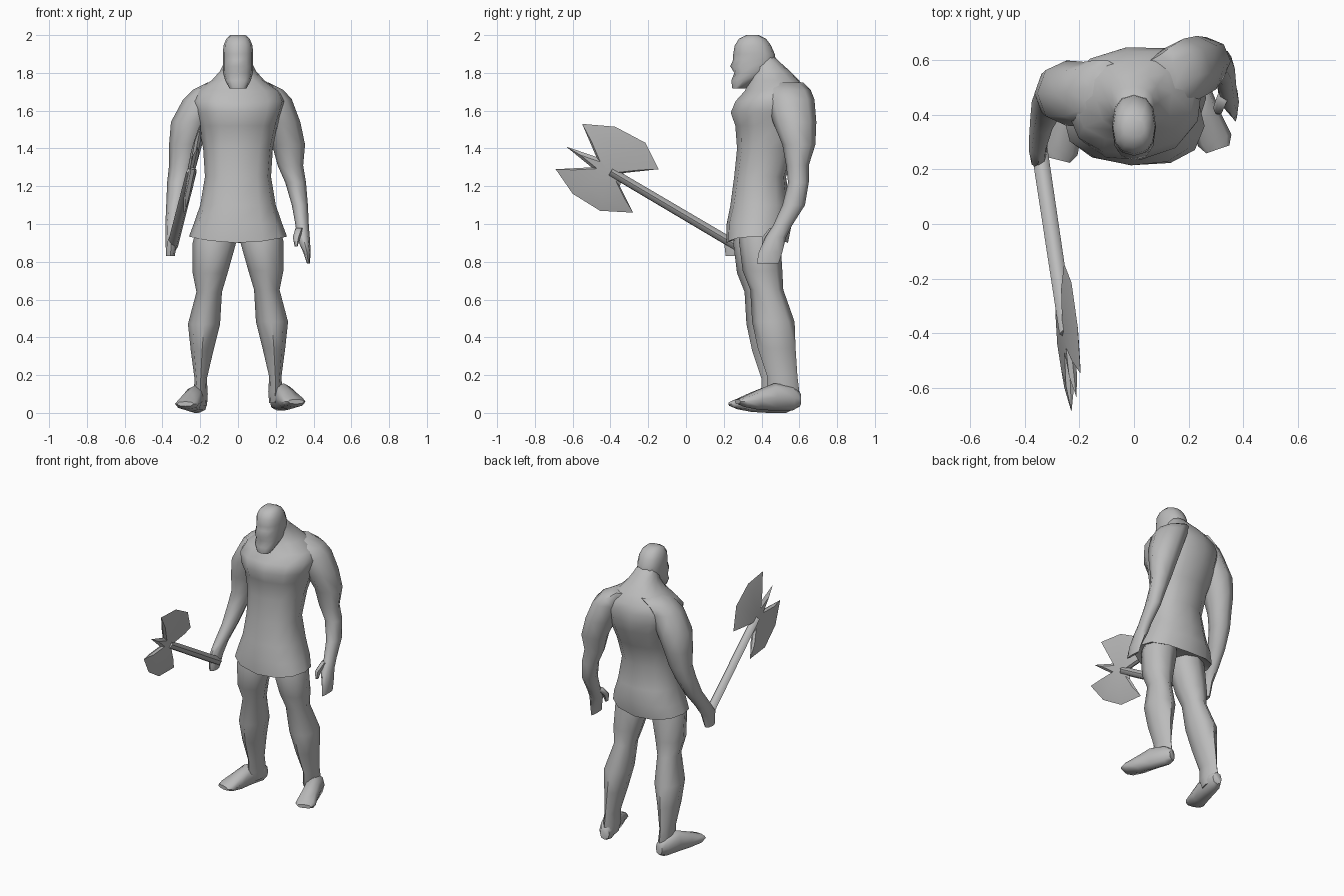
import bpy
import bmesh
from math import sin, cos, pi, radians
from mathutils import Matrix, Vector

cube = bpy.data.objects.get("Cube")
if cube:
    bpy.data.objects.remove(cube, do_unlink=True)

# One plain material for the whole figure
GREY = (.5, .5, .5, 1)
clay = bpy.data.materials.new("plain_grey")
clay.use_nodes = True
clay.diffuse_color = GREY
clay.node_tree.nodes["Principled BSDF"].inputs["Base Color"].default_value = GREY


def finish(name, bm, angle=60):
    """Turn a bmesh into a smooth shaded object with the shared material."""
    bmesh.ops.recalc_face_normals(bm, faces=bm.faces)
    mesh = bpy.data.meshes.new(name)
    bm.to_mesh(mesh)
    bm.free()
    mesh.materials.append(clay)
    obj = bpy.data.objects.new(name, mesh)
    bpy.context.collection.objects.link(obj)
    bpy.ops.object.select_all(action='DESELECT')
    obj.select_set(True)
    bpy.context.view_layer.objects.active = obj
    bpy.ops.object.shade_smooth_by_angle(angle=radians(angle))
    return obj


def rounded(value, power):
    return abs(value) ** power * (1 if value > 0 else -1)


def loft(name, rings, sides=8, power=1, matrix=Matrix(), side=1, shift=(0, 0, 0)):
    """Skin rings given as (height, x min, x max, y min, y max, optional twist)."""
    bm = bmesh.new()
    loops = []
    for height, x_min, x_max, y_min, y_max, *twist in rings:
        center = Vector(((x_min + x_max) / 2, (y_min + y_max) / 2, height))
        turn = Matrix.Rotation(radians(twist[0] if twist else 0), 3, 'Z')
        loop = []
        for i in range(sides):
            a = 2 * pi * i / sides
            offset = Vector((rounded(cos(a), power) * (x_max - x_min) / 2,
                             rounded(sin(a), power) * (y_max - y_min) / 2, 0))
            point = matrix @ (center + turn @ offset) + Vector(shift)
            point.x *= side
            loop.append(bm.verts.new(point))
        loops.append(loop)
    for low, high in zip(loops, loops[1:]):
        for i in range(sides):
            j = (i + 1) % sides
            bm.faces.new((low[i], low[j], high[j], high[i]))
    bm.faces.new(loops[0])
    bm.faces.new(loops[-1])
    return finish(name, bm)


# Torso with flared tunic, chest, shoulders and neck
# (height, half width, front, back, twist)
torso_profile = [
    (.95, .2, .29, .48, -4), (.9, .26, .215, .54, -4), (1, .235, .215, .56, -3),
    (1.1, .2, .235, .55, 0), (1.25, .175, .255, .53, 2), (1.4, .185, .27, .58, 4),
    (1.52, .21, .26, .635, 6), (1.59, .23, .235, .65, 8), (1.65, .25, .26, .65, 8),
    (1.705, .225, .31, .635, 8), (1.76, .14, .335, .6, 5), (1.81, .095, .355, .55, 0),
    (1.85, .075, .355, .505, 0), (1.9, .055, .34, .455, 0)]
torso = loft("torso_and_tunic",
             [(z, -w, w, front, back, twist) for z, w, front, back, twist in torso_profile],
             sides=12, power=.85)
# The hem rises toward the hips
for v in torso.data.vertices:
    if v.co.z < .91:
        v.co.z += v.co.x ** 2 / 2

# Head with jaw, mouth, nose and brow: (height, half width, front, back)
head_profile = [
    (1.718, .045, .245, .32), (1.76, .068, .24, .37), (1.8, .079, .256, .44),
    (1.835, .08, .234, .47), (1.87, .08, .25, .475), (1.9, .08, .25, .47),
    (1.945, .077, .258, .45), (1.98, .062, .28, .425), (2, .04, .32, .385)]
loft("head", [(z, -w, w, front, back) for z, w, front, back in head_profile],
     sides=12, power=.85)

# Relaxed left arm with shoulder root, open hand and thumb
loft("left_arm", [
    (1.75, .03, .16, .44, .62), (1.71, .06, .24, .43, .66),
    (1.66, .08, .285, .43, .68), (1.54, .13, .33, .46, .69),
    (1.42, .18, .355, .51, .685), (1.31, .21, .345, .53, .65), (1.22, .25, .36, .54, .65),
    (1.1, .285, .37, .51, .63), (.99, .305, .375, .46, .56), (.93, .31, .38, .42, .53),
    (.85, .345, .385, .385, .51), (.79, .365, .38, .375, .49)])
loft("left_thumb", [(.98, .305, .35, .44, .5), (.93, .29, .33, .4, .45),
                    (.88, .3, .315, .4, .43)], sides=6)

# Right arm reaching forward to grip the axe
loft("right_arm", [
    (1.75, .03, .16, .4, .6), (1.71, .06, .24, .38, .6),
    (1.66, .08, .29, .36, .595), (1.54, .14, .355, .36, .6),
    (1.42, .19, .365, .38, .58), (1.31, .22, .365, .4, .55), (1.22, .25, .375, .38, .52),
    (1.1, .285, .38, .33, .46), (.99, .315, .385, .25, .38), (.92, .32, .385, .2, .33),
    (.83, .335, .38, .21, .3)], side=-1)

# Legs and splayed feet, the right leg standing slightly forward
leg_rings = [
    (.98, .03, .22, .3, .49), (.9, .01, .24, .28, .5), (.74, .055, .24, .3, .51),
    (.64, .085, .22, .34, .515), (.47, .095, .265, .35, .575), (.33, .13, .25, .38, .58),
    (.18, .165, .23, .43, .59), (.1, .16, .235, .43, .6), (.04, .165, .225, .46, .59)]
# Foot rings run from heel to toe: (distance, left, right, sole, top)
foot_rings = [
    (0, -.03, .03, .02, .1), (.04, -.045, .045, 0, .13), (.14, -.05, .05, 0, .145),
    (.23, -.06, .055, .005, .11), (.31, -.065, .065, .02, .075), (.345, -.045, .045, .035, .06)]
for label, side, dy, dz, splay in (("left", 1, 0, .012, radians(19)),
                                   ("right", -1, -.03, 0, radians(14))):
    foot_frame = Matrix(((cos(splay), 0, sin(splay)),
                         (sin(splay), 0, -cos(splay)),
                         (0, 1, 0)))
    loft(label + "_leg", leg_rings, side=side, shift=(0, dy, dz))
    loft(label + "_foot", foot_rings, power=.85, matrix=foot_frame, side=side,
         shift=(.195, .6 + dy, dz))


# The axe lies in one leaning plane
def on_axe(y, z, out=0):
    return Vector((-.345 - .05 * (y - .23) + .17 * (z - .88) + out, y, z))


# Axe handle
butt, tip = on_axe(.275, .88), on_axe(-.4, 1.278)
along = (tip - butt).to_track_quat('Z', 'Y').to_matrix()
loft("axe_handle", [(0, -.03, .03, -.028, .028),
                    ((tip - butt).length, -.028, .028, -.026, .026)],
     sides=6, matrix=along, shift=butt)

# Double axe head: thin cutting edge around a thicker middle
outline = [(-.55, 1.53), (-.375, 1.515), (-.215, 1.43), (-.145, 1.29), (-.33, 1.27),
           (-.35, 1.2), (-.28, 1.06), (-.455, 1.07), (-.6, 1.16), (-.69, 1.29),
           (-.5, 1.3), (-.635, 1.41), (-.475, 1.355)]
middle = Vector((-.415, 1.28))
bm = bmesh.new()
edge = [bm.verts.new(on_axe(y, z)) for y, z in outline]
count = len(edge)
for out in (-.015, .015):
    inner = [bm.verts.new(on_axe(*middle.lerp(Vector(p), .65), out)) for p in outline]
    hub = bm.verts.new(on_axe(*middle, out))
    for i in range(count):
        j = (i + 1) % count
        bm.faces.new((edge[i], edge[j], inner[j], inner[i]))
        bm.faces.new((inner[i], inner[j], hub))
finish("axe_head", bm, angle=20)
